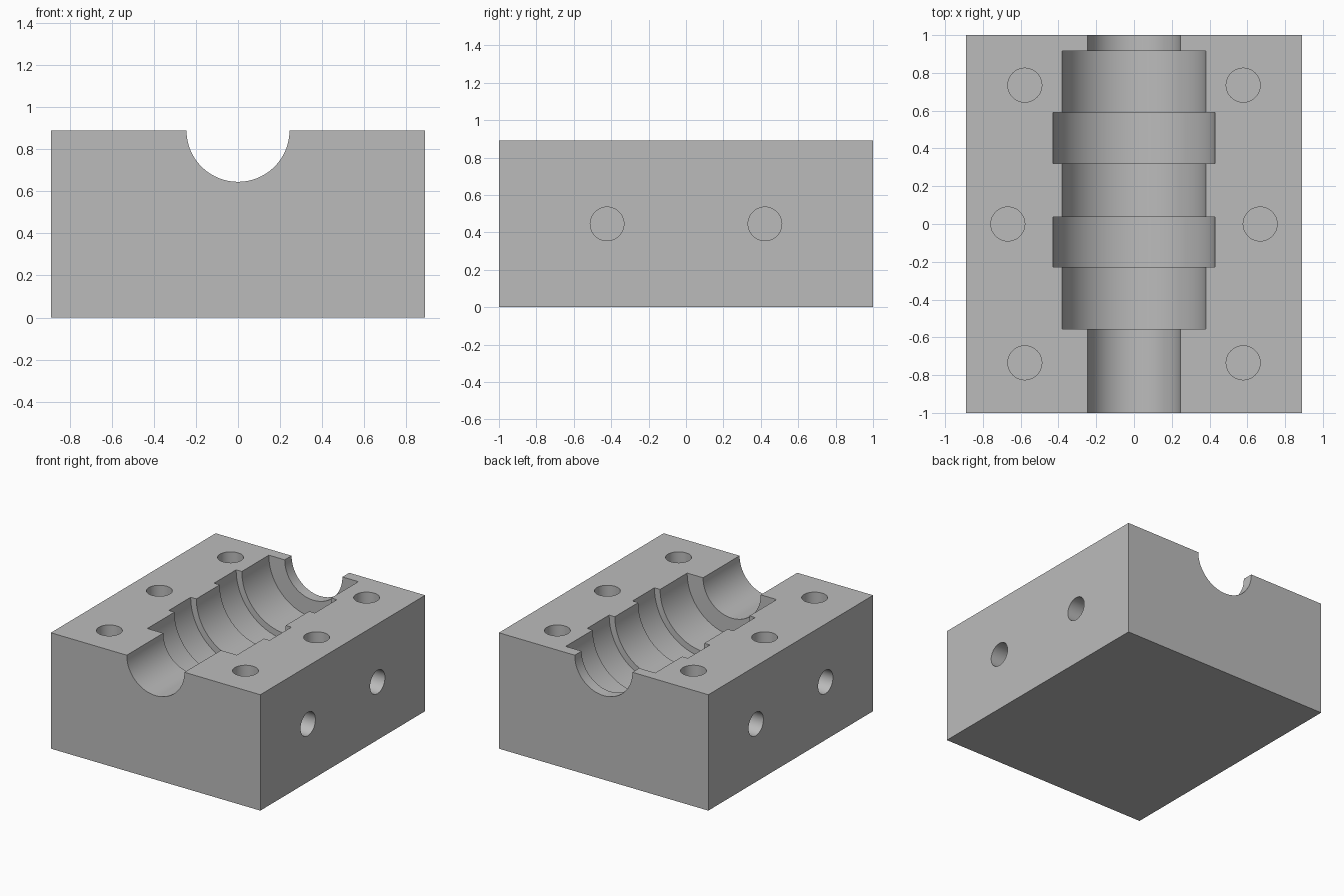
import bpy
import bmesh
from math import pi
from mathutils import Matrix

default = bpy.data.objects.get("Cube")
if default:
    bpy.data.objects.remove(default, do_unlink=True)

HALF_X, HALF_Y, HEIGHT = 0.89, 1.0, 0.89
HOLE_R, HOLE_DEPTH = 0.09, 0.36
OVER = 0.1  # how far cutters stick out of the block

grey = bpy.data.materials.new("plain grey")
grey.use_nodes = True
colour = (0.5, 0.5, 0.5, 1)
grey.diffuse_color = colour
grey.node_tree.nodes["Principled BSDF"].inputs["Base Color"].default_value = colour


def make_object(name, bm):
    bmesh.ops.recalc_face_normals(bm, faces=bm.faces)
    mesh = bpy.data.meshes.new(name)
    bm.to_mesh(mesh)
    bm.free()
    mesh.materials.append(grey)
    obj = bpy.data.objects.new(name, mesh)
    bpy.context.collection.objects.link(obj)
    return obj


def add_hole(bm, centre, rotation):
    """Cylinder whose axis follows the rotated z direction."""
    bmesh.ops.create_cone(
        bm, cap_ends=True, segments=48, radius1=HOLE_R, radius2=HOLE_R,
        depth=HOLE_DEPTH + OVER, matrix=Matrix.Translation(centre) @ rotation)


def cut(target, cutter):
    cutter.hide_render = True
    mod = target.modifiers.new(cutter.name, "BOOLEAN")
    mod.operation = "DIFFERENCE"
    mod.solver = "EXACT"
    mod.object = cutter
    bpy.context.view_layer.objects.active = target
    bpy.ops.object.modifier_apply(modifier=mod.name)
    bpy.data.objects.remove(cutter, do_unlink=True)


# Solid block
bm = bmesh.new()
bmesh.ops.create_cube(bm, size=1)
bmesh.ops.scale(bm, verts=bm.verts, vec=(2 * HALF_X, 2 * HALF_Y, HEIGHT))
bmesh.ops.translate(bm, verts=bm.verts, vec=(0, 0, HEIGHT / 2))
block = make_object("mould_block", bm)

# Stepped bore: a profile of (end y, radius) turned around the top centre line
NARROW, MEDIUM, WIDE = 0.245, 0.38, 0.428
sections = [(-0.557, NARROW), (-0.228, MEDIUM), (0.037, WIDE), (0.321, MEDIUM),
            (0.589, WIDE), (0.917, MEDIUM), (HALF_Y + OVER, NARROW)]
y = -HALF_Y - OVER
profile = [(0, y)]
for end, radius in sections:
    profile += [(radius, y), (radius, end)]
    y = end
profile.append((0, y))

bm = bmesh.new()
verts = [bm.verts.new((r, py, HEIGHT)) for r, py in profile]
edges = [bm.edges.new(pair) for pair in zip(verts, verts[1:])]
bmesh.ops.spin(bm, geom=verts + edges, cent=(0, 0, HEIGHT), axis=(0, 1, 0),
               angle=2 * pi, steps=96, use_merge=True)
bmesh.ops.remove_doubles(bm, verts=bm.verts, dist=0.0001)
cut(block, make_object("bore_cutter", bm))

# Blind holes in the top face and in both sides
bm = bmesh.new()
upright = Matrix.Identity(4)
sideways = Matrix.Rotation(pi / 2, 4, "Y")
inset = (HOLE_DEPTH - OVER) / 2
for side in (-1, 1):
    for x, hole_y in ((0.578, -0.735), (0.668, 0), (0.578, 0.735)):
        add_hole(bm, (side * x, hole_y, HEIGHT - inset), upright)
    for hole_y in (-0.422, 0.422):
        add_hole(bm, (side * (HALF_X - inset), hole_y, HEIGHT / 2), sideways)
cut(block, make_object("hole_cutters", bm))

# Smooth round walls, sharp edges
bpy.ops.object.select_all(action="DESELECT")
block.select_set(True)
bpy.context.view_layer.objects.active = block
bpy.ops.object.shade_smooth_by_angle(angle=pi / 6)
